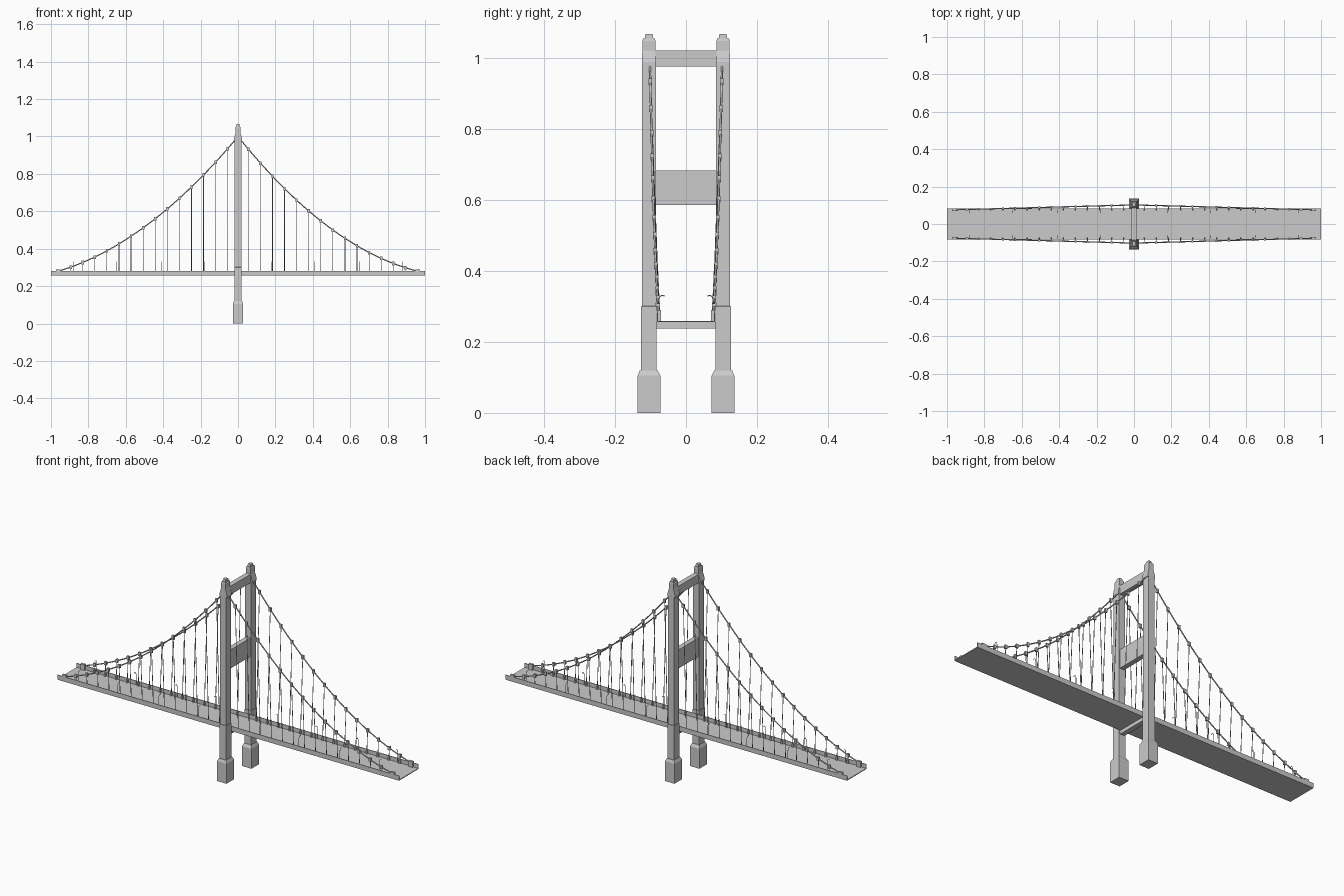
import bpy, bmesh, math
from mathutils import Vector

if "Cube" in bpy.data.objects:
    bpy.data.objects.remove(bpy.data.objects["Cube"])


def finish(name, bm, smooth=False):
    bmesh.ops.recalc_face_normals(bm, faces=bm.faces)
    me = bpy.data.meshes.new(name)
    bm.to_mesh(me)
    bm.free()
    ob = bpy.data.objects.new(name, me)
    bpy.context.collection.objects.link(ob)
    for p in me.polygons:
        p.use_smooth = smooth
    return ob


def loft(bm, sections):
    """Stack rectangles (x half-width, y min, y max, z) into a closed solid."""
    rings = [[bm.verts.new(c) for c in ((-hx, a, z), (hx, a, z), (hx, b, z), (-hx, b, z))]
             for hx, a, b, z in sections]
    for lo, hi in zip(rings, rings[1:]):
        for i in range(4):
            j = (i + 1) % 4
            bm.faces.new((lo[i], lo[j], hi[j], hi[i]))
    bm.faces.new(rings[0][::-1])
    bm.faces.new(rings[-1])


def box(bm, x0, x1, y0, y1, z0, z1):
    g = bmesh.ops.create_cube(bm, size=1)['verts']
    for v in g:
        v.co = ((x0 + x1) / 2 + v.co.x * (x1 - x0), (y0 + y1) / 2 + v.co.y * (y1 - y0),
                (z0 + z1) / 2 + v.co.z * (z1 - z0))


def tube(bm, pts, r, n=8):
    """Sweep an n-sided section along a path."""
    pts = [Vector(p) for p in pts]
    rings = []
    for i, p in enumerate(pts):
        d = (pts[min(i + 1, len(pts) - 1)] - pts[max(i - 1, 0)]).normalized()
        q = Vector((0, 1, 0)) if abs(d.y) < 0.9 else Vector((1, 0, 0))
        u = d.cross(q).normalized()
        w = d.cross(u)
        rings.append([bm.verts.new(p + r * (math.cos(a) * u + math.sin(a) * w))
                      for a in (2 * math.pi * k / n for k in range(n))])
    for lo, hi in zip(rings, rings[1:]):
        for k in range(n):
            m = (k + 1) % n
            bm.faces.new((lo[k], lo[m], hi[m], hi[k]))
    bm.faces.new(rings[0][::-1])
    bm.faces.new(rings[-1])


END = 0.96
HANGERS = [0.055 + 0.0646 * k for k in range(14)]


def cable_point(sx, sy, x):
    c = 0.47 if sx < 0 else 0.52
    b = (0.72 + c * END * END) / END
    return Vector((sx * x, sy * (0.102 - 0.026 * x / END), 1.0 - b * x + c * x * x))


for sy, side in ((-1, "front"), (1, "back")):
    def sec(hx, a, b, z):
        return (hx, min(sy * a, sy * b), max(sy * a, sy * b), z)

    # pier footing with chamfered shoulder
    bm = bmesh.new()
    loft(bm, [sec(0.028, 0.072, 0.136, 0), sec(0.028, 0.072, 0.136, 0.105),
              sec(0.021, 0.08, 0.13, 0.12)])
    finish(f"{side}_footing", bm)

    # tower leg, slightly stepped above the deck
    bm = bmesh.new()
    loft(bm, [sec(0.019, 0.083, 0.127, 0.115), sec(0.019, 0.083, 0.127, 0.3),
              sec(0.018, 0.085, 0.124, 0.301), sec(0.018, 0.085, 0.124, 0.985)])
    finish(f"{side}_tower_leg", bm)

    # flared cable saddle, head and cap
    bm = bmesh.new()
    loft(bm, [sec(0.022, 0.085, 0.124, 0.975), sec(0.022, 0.085, 0.124, 0.988),
              sec(0.013, 0.086, 0.123, 1.02), sec(0.013, 0.086, 0.123, 1.048),
              sec(0.011, 0.088, 0.121, 1.055)])
    loft(bm, [sec(0.009, 0.092, 0.116, 1.055), sec(0.008, 0.094, 0.114, 1.067)])
    finish(f"{side}_tower_head", bm)

    # deck side girder
    bm = bmesh.new()
    box(bm, -1, 1, sy * 0.0805 - 0.0015, sy * 0.0805 + 0.0015, 0.256, 0.281)
    finish(f"{side}_deck_girder", bm)

    # suspension cable halves, hangers, clamps and anchors
    cable, hangers, clamps = bmesh.new(), bmesh.new(), bmesh.new()
    for sx in (-1, 1):
        tube(cable, [cable_point(sx, sy, END * i / 32) for i in range(33)], 0.003)
        for x in HANGERS:
            p = cable_point(sx, sy, x)
            foot = Vector((p.x, sy * 0.075, 0.258))
            tube(hangers, [foot, p], 0.0018, 6)
            box(clamps, p.x - 0.006, p.x + 0.006, p.y - 0.005, p.y + 0.005,
                p.z - 0.01, p.z + 0.009)
            box(clamps, p.x - 0.004, p.x + 0.004, sy * 0.075 - 0.004, sy * 0.075 + 0.004,
                0.258, 0.276)
        e = cable_point(sx, sy, END)
        box(clamps, e.x - 0.012, e.x + 0.012, e.y - 0.006, e.y + 0.006, 0.258, 0.29)
    finish(f"{side}_main_cable", cable, True)
    finish(f"{side}_hangers", hangers, True)
    finish(f"{side}_cable_clamps", clamps)

    # small curved lamp posts
    bm = bmesh.new()
    for x in (0.18, 0.41, 0.65, 0.88):
        for sx in (-1, 1):
            tube(bm, [(sx * x, sy * yy, z) for yy, z in
                      ((0.077, 0.258), (0.077, 0.315), (0.074, 0.327),
                       (0.068, 0.331), (0.06, 0.329))], 0.0014, 6)
    finish(f"{side}_lamp_posts", bm, True)

# road deck
bm = bmesh.new()
box(bm, -1, 1, -0.082, 0.082, 0.2555, 0.2595)
finish("road_deck", bm)

# tower cross beams
for name, hx, z0, z1 in (("lower_cross_beam", 0.013, 0.237, 0.2555),
                         ("middle_cross_beam", 0.013, 0.585, 0.683),
                         ("top_cross_beam", 0.013, 0.975, 1.02)):
    bm = bmesh.new()
    box(bm, -hx, hx, -0.088, 0.088, z0, z1)
    finish(name, bm)
